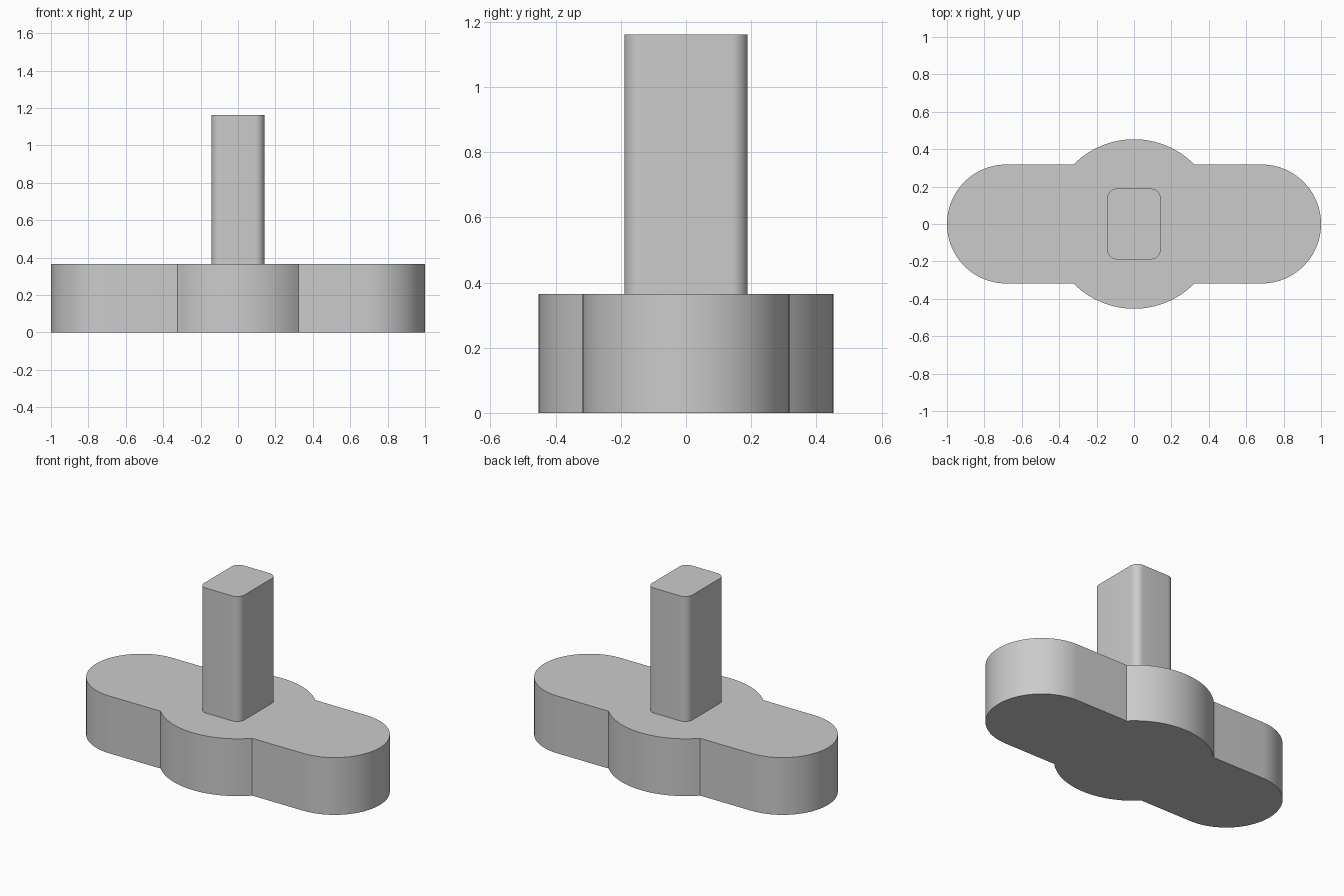
import bpy
import bmesh
from math import cos, sin, pi, asin, radians

cube = bpy.data.objects.get("Cube")
if cube:
    bpy.data.objects.remove(cube)

grey = bpy.data.materials.new("plain grey")
grey.use_nodes = True
colour = (0.6, 0.6, 0.6, 1)
grey.diffuse_color = colour
grey.node_tree.nodes["Principled BSDF"].inputs["Base Color"].default_value = colour


def arc(cx, cy, radius, start, end, steps):
    """Points along a circular arc, both ends included."""
    angles = [start + (end - start) * i / steps for i in range(steps + 1)]
    return [(cx + radius * cos(a), cy + radius * sin(a)) for a in angles]


def extrude_profile(name, outline, bottom, top):
    """Closed prism from a counter-clockwise outline."""
    bm = bmesh.new()
    face = bm.faces.new([bm.verts.new((x, y, bottom)) for x, y in outline])
    result = bmesh.ops.extrude_face_region(bm, geom=[face], use_keep_orig=True)
    raised = [g for g in result["geom"] if isinstance(g, bmesh.types.BMVert)]
    bmesh.ops.translate(bm, verts=raised, vec=(0, 0, top - bottom))
    bmesh.ops.recalc_face_normals(bm, faces=bm.faces)
    mesh = bpy.data.meshes.new(name)
    bm.to_mesh(mesh)
    bm.free()
    mesh.materials.append(grey)
    obj = bpy.data.objects.new(name, mesh)
    bpy.context.collection.objects.link(obj)
    bpy.ops.object.select_all(action="DESELECT")
    obj.select_set(True)
    bpy.context.view_layer.objects.active = obj
    bpy.ops.object.shade_smooth_by_angle(angle=radians(25))
    return obj


# Base: a round-ended bar merged with a wider central disc
base_height = 0.365
end_radius, disc_radius = 0.318, 0.453
end_x = 1 - end_radius
meet = asin(end_radius / disc_radius)
half = arc(end_x, 0, end_radius, -pi / 2, pi / 2, 48)
half += arc(0, 0, disc_radius, meet, pi - meet, 32)
base_outline = half + [(-x, -y) for x, y in half]
extrude_profile("base", base_outline, 0, base_height)

# Stem: upright post with rounded corners
half_x, half_y, corner = 0.142, 0.189, 0.05
stem_outline = []
for i, (sx, sy) in enumerate([(1, 1), (-1, 1), (-1, -1), (1, -1)]):
    start = i * pi / 2
    stem_outline += arc(sx * (half_x - corner), sy * (half_y - corner),
                        corner, start, start + pi / 2, 10)
extrude_profile("stem", stem_outline, base_height, 1.161)
